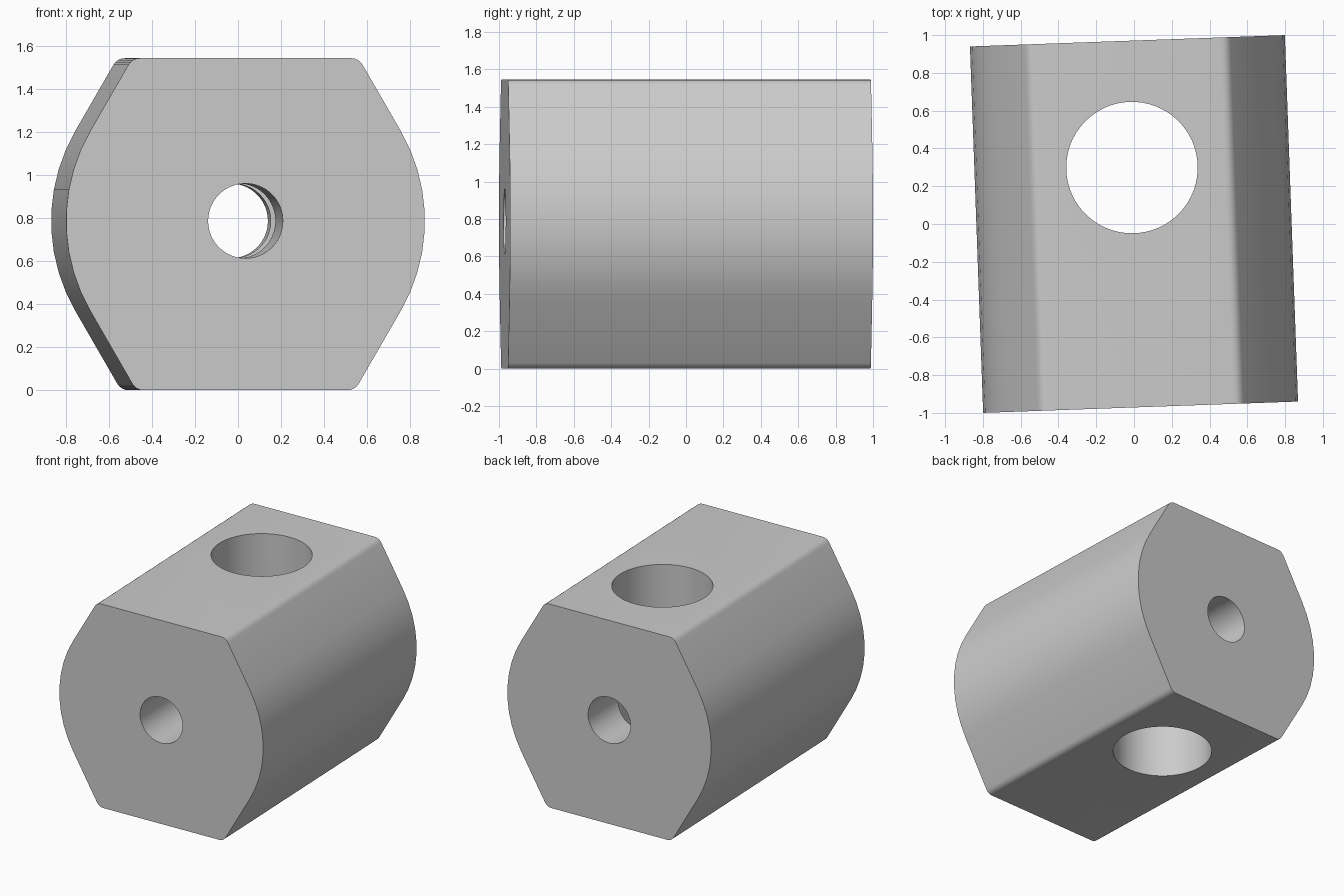
import bpy, bmesh
from math import radians, sin, cos, tan, pi
from mathutils import Vector

cube = bpy.data.objects.get("Cube")
if cube:
    bpy.data.objects.remove(cube, do_unlink=True)

LENGTH, HEIGHT, RADIUS, AXIS_Z = 1.941, 1.545, 0.8355, 0.788
FILLET, STEPS = 0.06, 9
TURN = radians(2.06)

grey = bpy.data.materials.new("light grey")
grey.use_nodes = True
colour = (0.6, 0.6, 0.6, 1)
grey.diffuse_color = colour
grey.node_tree.nodes["Principled BSDF"].inputs["Base Color"].default_value = colour


def arc(cx, cz, r, start, end, steps):
    angles = [radians(start + (end - start) * i / steps) for i in range(steps + 1)]
    return [(cx + r * cos(a), cz + r * sin(a)) for a in angles]


def flank_x(z):
    """Half width of the 60 degree flank that runs tangent to the round side."""
    return (RADIUS - abs(z - AXIS_Z) * sin(radians(30))) / cos(radians(30))


def fillet_x(z):
    return flank_x(z) - FILLET * tan(radians(30))


# Right half of the section: bottom fillet, round side, top fillet
half = arc(fillet_x(0), FILLET, FILLET, -90, -30, 4)
half += arc(0, AXIS_Z, RADIUS, -30, 30, STEPS)
half += arc(fillet_x(HEIGHT), HEIGHT - FILLET, FILLET, 30, 90, 4)
section = half + [(-x, z) for x, z in reversed(half)]

# Extruded block
bm = bmesh.new()
face = bm.faces.new([bm.verts.new((x, -LENGTH / 2, z)) for x, z in section])
new = bmesh.ops.extrude_face_region(bm, geom=[face])["geom"]
bmesh.ops.translate(bm, vec=Vector((0, LENGTH, 0)),
                    verts=[v for v in new if isinstance(v, bmesh.types.BMVert)])
bmesh.ops.recalc_face_normals(bm, faces=bm.faces)
mesh = bpy.data.meshes.new("block")
bm.to_mesh(mesh)
bm.free()
block = bpy.data.objects.new("block", mesh)
bpy.context.collection.objects.link(block)
mesh.materials.append(grey)


def drill(name, radius, location, rotation):
    """Cut a round hole right through the block."""
    bpy.ops.mesh.primitive_cylinder_add(vertices=64, radius=radius, depth=3,
                                        location=location, rotation=rotation)
    cutter = bpy.context.object
    cutter.name = name
    cutter.hide_render = True
    cutter.data.materials.append(grey)
    mod = block.modifiers.new(name, 'BOOLEAN')
    mod.operation, mod.solver, mod.object = 'DIFFERENCE', 'EXACT', cutter
    bpy.context.view_layer.objects.active = block
    bpy.ops.object.modifier_apply(modifier=name)
    bpy.data.objects.remove(cutter, do_unlink=True)


drill("cross_hole", 0.348, (0, 0.299, HEIGHT / 2), (0, 0, 0))
drill("long_bore", 0.174, (0, 0, AXIS_Z), (pi / 2, 0, 0))

# Smooth the curved sides and set the slight turn
bpy.ops.object.select_all(action='DESELECT')
block.select_set(True)
bpy.context.view_layer.objects.active = block
bpy.ops.object.shade_smooth_by_angle(angle=radians(30))
block.rotation_euler.z = TURN
